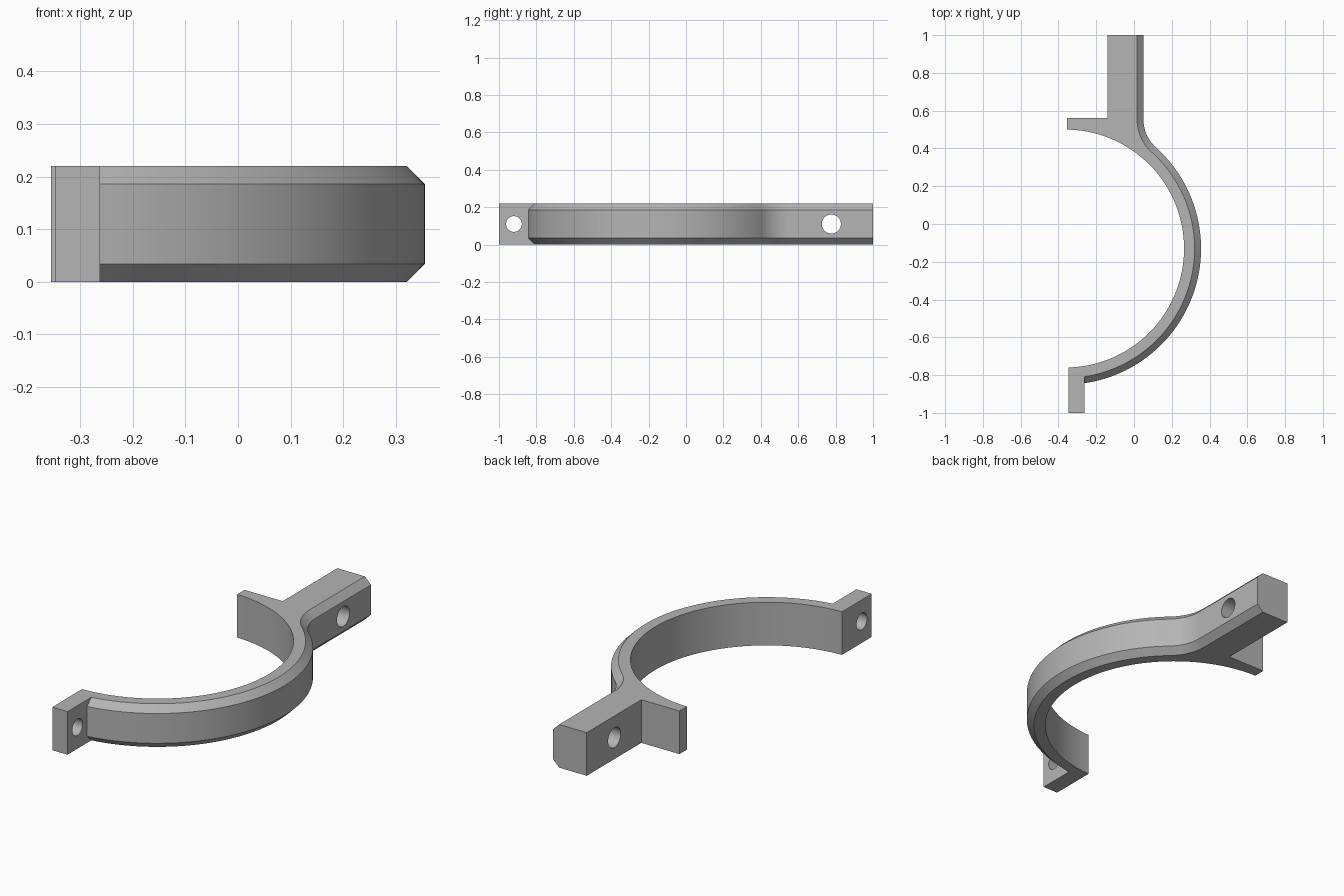
import bpy, bmesh
from math import sin, cos, asin, acos, atan2, sqrt, pi
from mathutils import Matrix

cube = bpy.data.objects.get("Cube")
if cube:
    bpy.data.objects.remove(cube, do_unlink=True)

HEIGHT, CHAMFER = 0.22, 0.034
CX, CY = -0.365, -0.13             # centre of the ring
R_IN, R_OUT = 0.63, 0.72
TAB_L, TAB_R, TIP = -0.348, -0.262, -0.355
ARM_L, ARM_R, LEDGE = -0.14, 0.05, 0.56
FILLET = 0.2

grey = bpy.data.materials.new("plain grey")
grey.use_nodes = True
grey.diffuse_color = (0.46, 0.46, 0.46, 1)
grey.node_tree.nodes["Principled BSDF"].inputs["Base Color"].default_value = grey.diffuse_color


def arc(cx, cy, r, a0, a1, n):
    return [(cx + r * cos(a0 + (a1 - a0) * i / n),
             cy + r * sin(a0 + (a1 - a0) * i / n)) for i in range(n + 1)]


def outline(inset):
    """Closed plan outline; only the outer edge moves inward by inset."""
    r = R_OUT - inset
    fx = ARM_R + FILLET
    fy = CY + sqrt((R_OUT + FILLET) ** 2 - (fx - CX) ** 2)
    meet = atan2(fy - CY, fx - CX)
    start = -acos((TAB_R - CX) / r)
    pts = [(TAB_L, -1), (TAB_R, -1)]                                # tab
    pts += arc(CX, CY, r, start, meet, 72)                          # outer ring
    pts += arc(fx, fy, FILLET + inset, meet + pi, pi, 16)[1:] if meet < 0 else \
        arc(fx, fy, FILLET + inset, meet - pi, -pi, 16)[1:]         # fillet
    pts += [(ARM_R - inset, 1), (ARM_L, 1), (ARM_L, LEDGE), (TIP, LEDGE)]
    pts += arc(CX, CY, R_IN, acos((TIP - CX) / R_IN),
               -acos((TAB_L - CX) / R_IN), 90)                      # inner ring
    return pts


# Clamp body: stacked outlines, with chamfered outer edges
bm = bmesh.new()
layers = [[bm.verts.new((x, y, z)) for x, y in outline(inset)]
          for z, inset in ((0, CHAMFER), (CHAMFER, 0),
                           (HEIGHT - CHAMFER, 0), (HEIGHT, CHAMFER))]
for low, high in zip(layers, layers[1:]):
    for i in range(len(low)):
        j = (i + 1) % len(low)
        bm.faces.new((low[i], low[j], high[j], high[i]))
bm.faces.new(layers[0][::-1])
bm.faces.new(layers[-1])
bmesh.ops.recalc_face_normals(bm, faces=bm.faces)
mesh = bpy.data.meshes.new("clamp_bracket")
bm.to_mesh(mesh)
bm.free()
mesh.materials.append(grey)
clamp = bpy.data.objects.new("clamp_bracket", mesh)
bpy.context.collection.objects.link(clamp)
bpy.context.view_layer.objects.active = clamp


# Bolt holes through the tab and the arm
def bolt_hole(name, x, y, radius):
    bm = bmesh.new()
    bmesh.ops.create_cone(bm, cap_ends=True, segments=40, radius1=radius,
                          radius2=radius, depth=0.4,
                          matrix=Matrix.Translation((x, y, HEIGHT / 2)) @ Matrix.Rotation(pi / 2, 4, 'Y'))
    me = bpy.data.meshes.new(name)
    bm.to_mesh(me)
    bm.free()
    me.materials.append(grey)
    cutter = bpy.data.objects.new(name, me)
    cutter.hide_render = True
    bpy.context.collection.objects.link(cutter)
    mod = clamp.modifiers.new(name, 'BOOLEAN')
    mod.operation, mod.solver, mod.object = 'DIFFERENCE', 'EXACT', cutter
    bpy.ops.object.modifier_apply(modifier=name)
    bpy.data.objects.remove(cutter, do_unlink=True)


bolt_hole("tab_hole", -0.305, -0.92, 0.042)
bolt_hole("arm_hole", -0.045, 0.777, 0.051)

# Smooth curved walls, crisp edges
bpy.ops.object.select_all(action='DESELECT')
clamp.select_set(True)
bpy.ops.object.shade_smooth_by_angle(angle=pi / 6)
